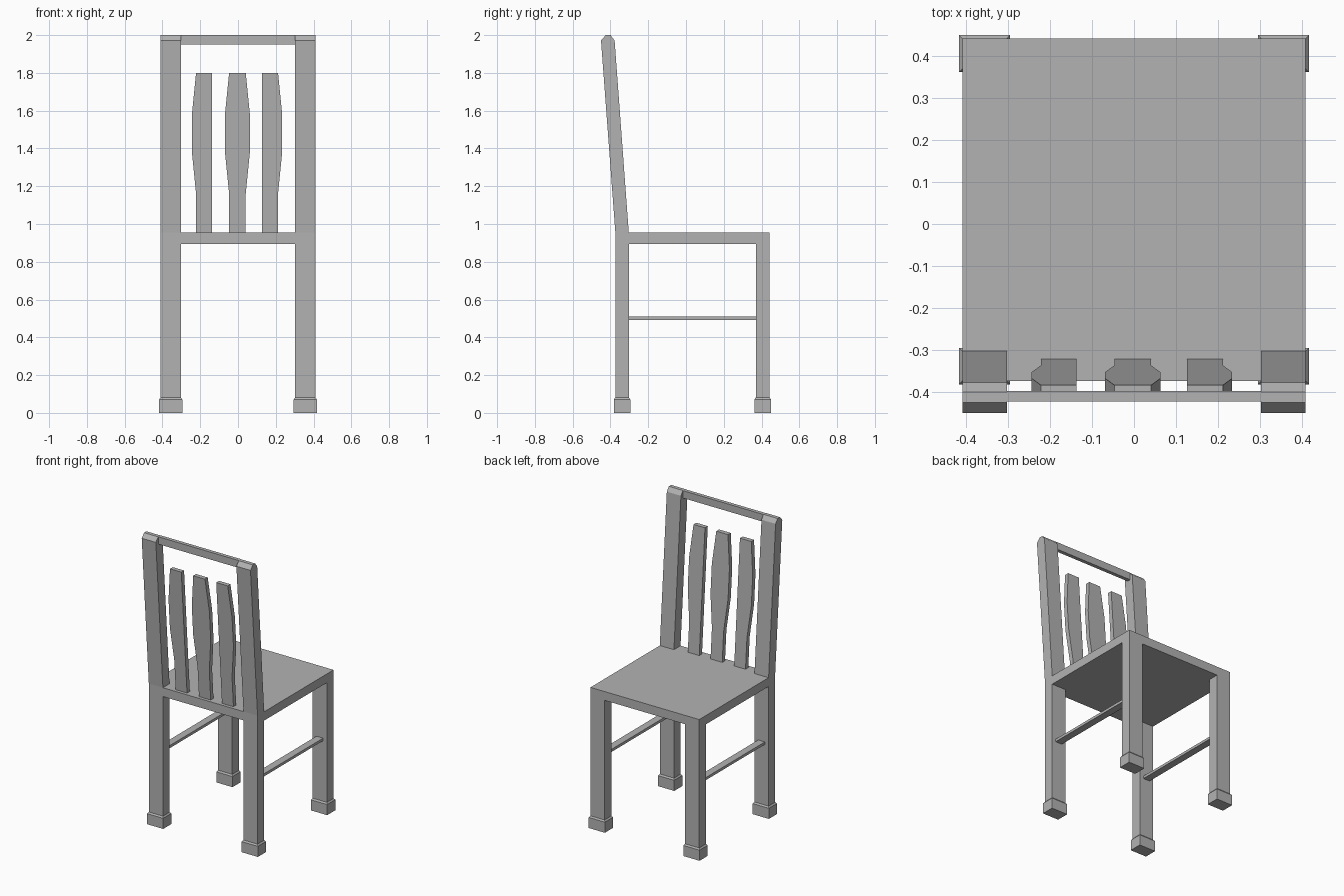
import bpy
import bmesh

if "Cube" in bpy.data.objects:
    bpy.data.objects.remove(bpy.data.objects["Cube"], do_unlink=True)

GREY = (0.45, 0.45, 0.45, 1)
mat = bpy.data.materials.new("plain grey")
mat.use_nodes = True
mat.diffuse_color = GREY
mat.node_tree.nodes["Principled BSDF"].inputs["Base Color"].default_value = GREY


def loft(name, rings):
    """Solid through a list of matching closed rings, capped at both ends."""
    bm = bmesh.new()
    loops = [[bm.verts.new(p) for p in ring] for ring in rings]
    n = len(loops[0])
    for a, b in zip(loops, loops[1:]):
        for i in range(n):
            j = (i + 1) % n
            bm.faces.new((a[i], a[j], b[j], b[i]))
    bm.faces.new(loops[0])
    bm.faces.new(loops[-1])
    bmesh.ops.recalc_face_normals(bm, faces=bm.faces)
    mesh = bpy.data.meshes.new(name)
    bm.to_mesh(mesh)
    bm.free()
    mesh.materials.append(mat)
    obj = bpy.data.objects.new(name, mesh)
    bpy.context.collection.objects.link(obj)
    return obj


def rect(x0, x1, y0, y1, z):
    return [(x0, y0, z), (x1, y0, z), (x1, y1, z), (x0, y1, z)]


def box(name, x0, x1, y0, y1, z0, z1):
    return loft(name, [rect(x0, x1, y0, y1, z) for z in (z0, z1)])


SEAT_LOW, SEAT_TOP = 0.895, 0.955
INNER, OUTER = 0.303, 0.409
BACK = (-0.374, -0.303)
FRONT = (0.37, 0.442)
LEAN = -0.073

# Seat slab
box("seat", -OUTER, OUTER, BACK[0], FRONT[1], SEAT_LOW, SEAT_TOP)

for side, s in (("right", -1), ("left", 1)):
    x0, x1 = sorted((s * INNER, s * OUTER))

    # Legs with wider, chamfered feet
    for end, (y0, y1) in (("back", BACK), ("front", FRONT)):
        box(f"{end}_leg_{side}", x0, x1, y0, y1, 0.07, SEAT_LOW)
        g = 0.008
        wide = (x0 - g, x1 + g, y0 - g, y1 + g)
        loft(f"{end}_foot_{side}", [rect(*wide, 0), rect(*wide, 0.072),
                                    rect(x0, x1, y0, y1, 0.082)])

    # Side rung
    mid = (x0 + x1) / 2
    box(f"rung_{side}", mid - 0.025, mid + 0.025, BACK[1], FRONT[0], 0.493, 0.511)

    # Leaning back post with chamfered top
    profile = [(BACK[0], SEAT_TOP), (BACK[1], SEAT_TOP), (-0.378, 1.972),
               (-0.4, 2), (-0.425, 2), (-0.45, 1.972)]
    loft(f"back_post_{side}", [[(x, y, z) for y, z in profile] for x in (x0, x1)])

# Top rail between the posts
box("top_rail", -INNER, INNER, -0.423, -0.398, 1.95, 2)

# Back slats, bulging on one or both edges
bulge = ((SEAT_TOP, 0), (1.16, 0), (1.38, 0.022), (1.58, 0.022), (1.8, 0))
for name, x0, x1, out0, out1 in (("right_slat", -0.222, -0.137, 1, 0),
                                 ("middle_slat", -0.047, 0.041, 1, 1),
                                 ("left_slat", 0.126, 0.212, 0, 1)):
    rings = []
    for z, b in bulge:
        y = -0.322 + LEAN * (z - SEAT_TOP)
        rings.append(rect(x0 - out0 * b, x1 + out1 * b, y - 0.03, y, z))
    loft(name, rings)
